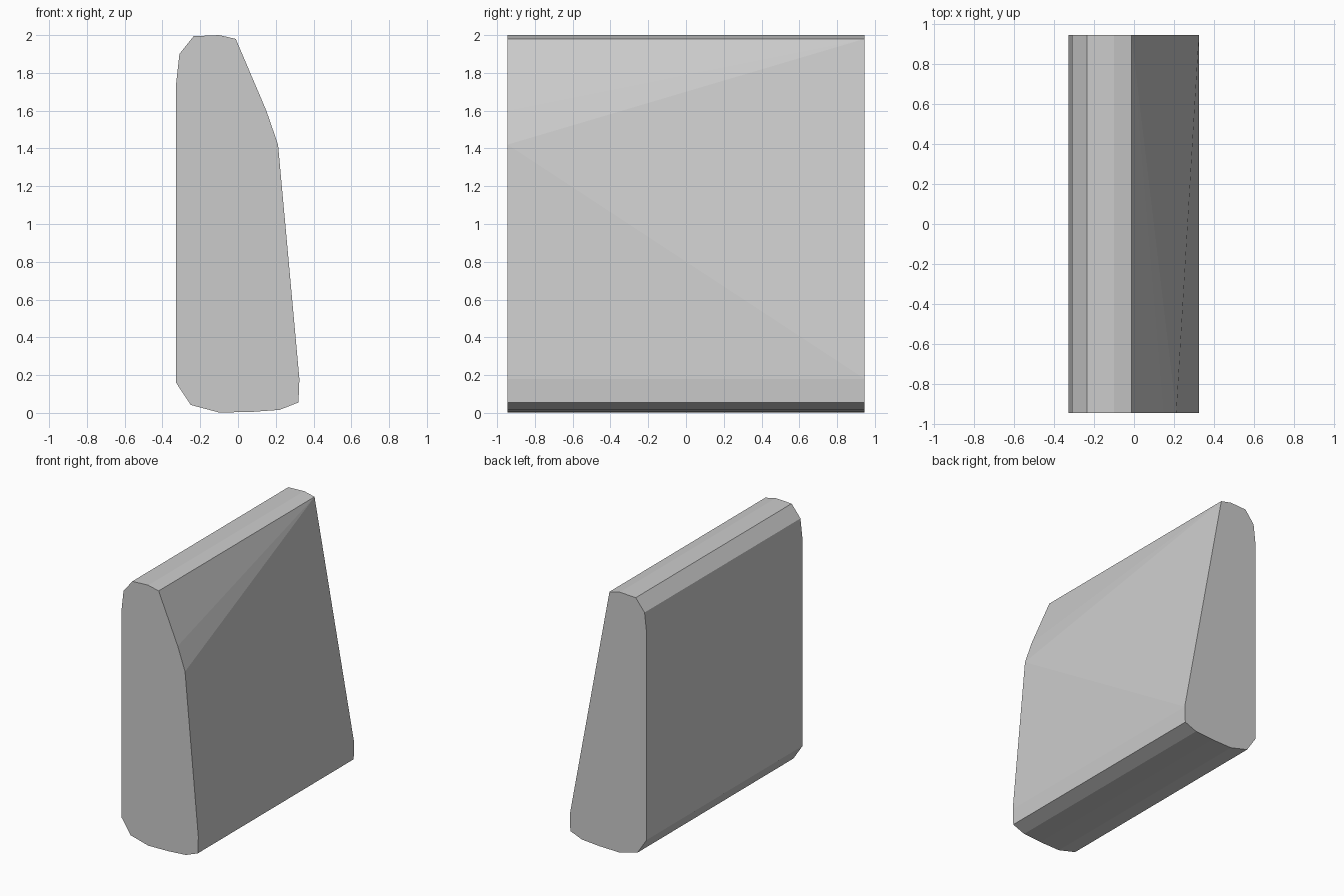
import bpy
import bmesh

cube = bpy.data.objects.get("Cube")
if cube:
    bpy.data.objects.remove(cube, do_unlink=True)

HALF_DEPTH = 0.945

# Shared outline in x, z: lower right corner, around the base, back and crown
outline = [(0.325, 0.18), (0.32, 0.055), (0.22, 0.016), (0.07, 0.005),
           (-0.1, 0.002), (-0.25, 0.042), (-0.328, 0.16), (-0.328, 1.74),
           (-0.31, 1.9), (-0.235, 1.994), (-0.1, 2.0), (-0.012, 1.98)]
# Bulge that only the front end has
bulge = [(0.15, 1.6), (0.212, 1.42)]

bm = bmesh.new()


def ring(points, y):
    return [bm.verts.new((x, y, z)) for x, z in points]


front = ring(outline, -HALF_DEPTH)
back = ring(outline, HALF_DEPTH)
shoulder, elbow = ring(bulge, -HALF_DEPTH)

# End caps
bm.faces.new(front + [shoulder, elbow])
bm.faces.new(back)

# Straight strips between the two ends
for i in range(len(outline) - 1):
    bm.faces.new((front[i], front[i + 1], back[i + 1], back[i]))

# Slanted right side, fanned from the bulge to the straight back edge
for tri in ((front[-1], shoulder, back[-1]), (shoulder, elbow, back[-1]),
            (elbow, back[0], back[-1]), (elbow, front[0], back[0])):
    bm.faces.new(tri)

bmesh.ops.recalc_face_normals(bm, faces=bm.faces)
mesh = bpy.data.meshes.new("wedge_block")
bm.to_mesh(mesh)
bm.free()

# Plain grey
grey = bpy.data.materials.new("plain_grey")
grey.use_nodes = True
color = (0.6, 0.6, 0.6, 1.0)
grey.diffuse_color = color
grey.node_tree.nodes["Principled BSDF"].inputs["Base Color"].default_value = color
mesh.materials.append(grey)

block = bpy.data.objects.new("wedge_block", mesh)
bpy.context.collection.objects.link(block)
